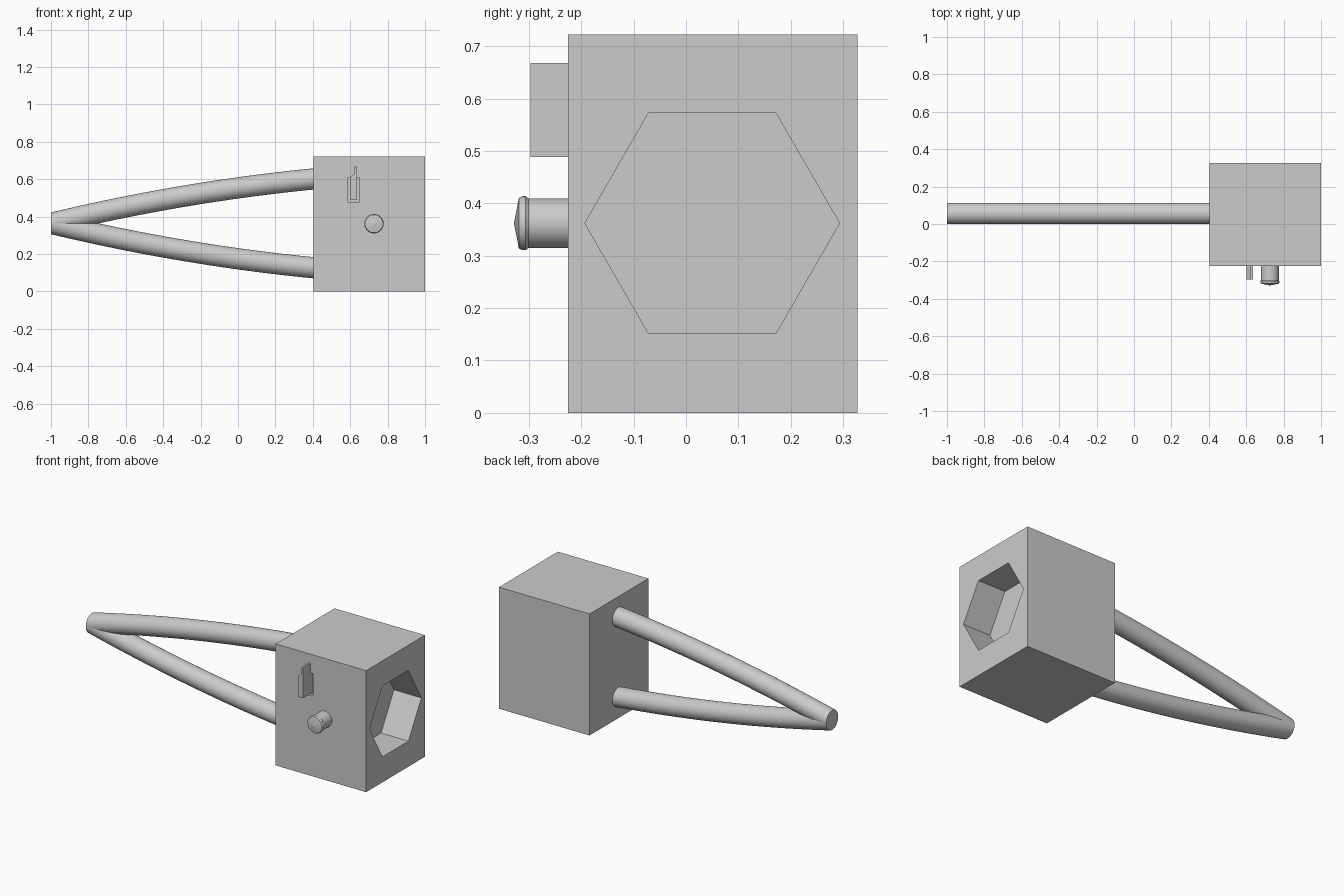
import bpy, bmesh, math

cube = bpy.data.objects.get("Cube")
if cube:
    bpy.data.objects.remove(cube, do_unlink=True)

grey = bpy.data.materials.new("plain grey")
grey.use_nodes = True
COLOUR = (0.6, 0.6, 0.6, 1)
grey.diffuse_color = COLOUR
grey.node_tree.nodes["Principled BSDF"].inputs["Base Color"].default_value = COLOUR


def loft(name, rings, smooth=False):
    """Closed solid through a list of equal-length point rings."""
    bm = bmesh.new()
    loops = [[bm.verts.new(p) for p in ring] for ring in rings]
    n = len(loops[0])
    for a, b in zip(loops, loops[1:]):
        for i in range(n):
            j = (i + 1) % n
            bm.faces.new((a[i], a[j], b[j], b[i]))
    bm.faces.new(loops[0])
    bm.faces.new(loops[-1])
    bmesh.ops.recalc_face_normals(bm, faces=bm.faces)
    mesh = bpy.data.meshes.new(name)
    bm.to_mesh(mesh)
    bm.free()
    mesh.materials.append(grey)
    obj = bpy.data.objects.new(name, mesh)
    bpy.context.collection.objects.link(obj)
    bpy.ops.object.select_all(action='DESELECT')
    obj.select_set(True)
    bpy.context.view_layer.objects.active = obj
    if smooth:
        bpy.ops.object.shade_smooth_by_angle(angle=math.radians(30))
    return obj


def prism_y(name, outline, y0, y1):
    """Extrude an (x, z) outline along y."""
    return loft(name, [[(x, y, z) for x, z in outline] for y in (y0, y1)])


def rect(x0, x1, z0, z1):
    return [(x0, z0), (x1, z0), (x1, z1), (x0, z1)]


def cut(target, cutter):
    cutter.hide_render = True
    mod = target.modifiers.new("cut", 'BOOLEAN')
    mod.operation = 'DIFFERENCE'
    mod.solver = 'EXACT'
    mod.object = cutter
    bpy.context.view_layer.objects.active = target
    bpy.ops.object.modifier_apply(modifier=mod.name)
    bpy.data.objects.remove(cutter, do_unlink=True)


# Block with a hexagonal pocket in its end and a shallow switch slot in front
body = prism_y("body_block", rect(0.405, 1.0, 0.0, 0.722), -0.225, 0.327)
hexagon = [(0.05 + 0.243 * math.cos(k * math.pi / 3),
            0.362 + 0.243 * math.sin(k * math.pi / 3)) for k in range(6)]
cut(body, loft("pocket_cutter", [[(x, y, z) for y, z in hexagon] for x in (0.82, 1.1)]))
cut(body, prism_y("slot_cutter", rect(0.588, 0.65, 0.477, 0.61), -0.3, -0.205))

# Stepped switch lever
lever = [(0.601, 0.488), (0.635, 0.488), (0.635, 0.668), (0.624, 0.668),
         (0.624, 0.63), (0.601, 0.61)]
prism_y("switch_lever", lever, -0.297, -0.2)

# Push button: shaft, lip and shallow cone cap
profile = [(0.0475, -0.215), (0.0475, -0.301), (0.0515, -0.306),
           (0.0515, -0.312), (0.048, -0.319), (0.002, -0.328)]
SIDES = 40
turn = [2 * math.pi * k / SIDES for k in range(SIDES)]
loft("push_button", [[(0.727 + r * math.cos(t), y, 0.362 + r * math.sin(t)) for t in turn]
                     for r, y in profile], smooth=True)

# Two bowed arms that meet at the far end, cut off upright
R, STEPS = 0.0565, 32
for name, side in (("upper_arm", 1), ("lower_arm", -1)):
    rings = []
    for i in range(STEPS + 1):
        d = 1.41 * i / STEPS
        rise = 0.24 * d - 0.0505 * d * d
        slope = 0.24 - 0.101 * d
        half = R * math.hypot(1, slope)
        rings.append([(-1 + d, 0.056 + R * math.cos(t),
                       0.364 + side * rise + half * math.sin(t)) for t in turn])
    loft(name, rings, smooth=True)
